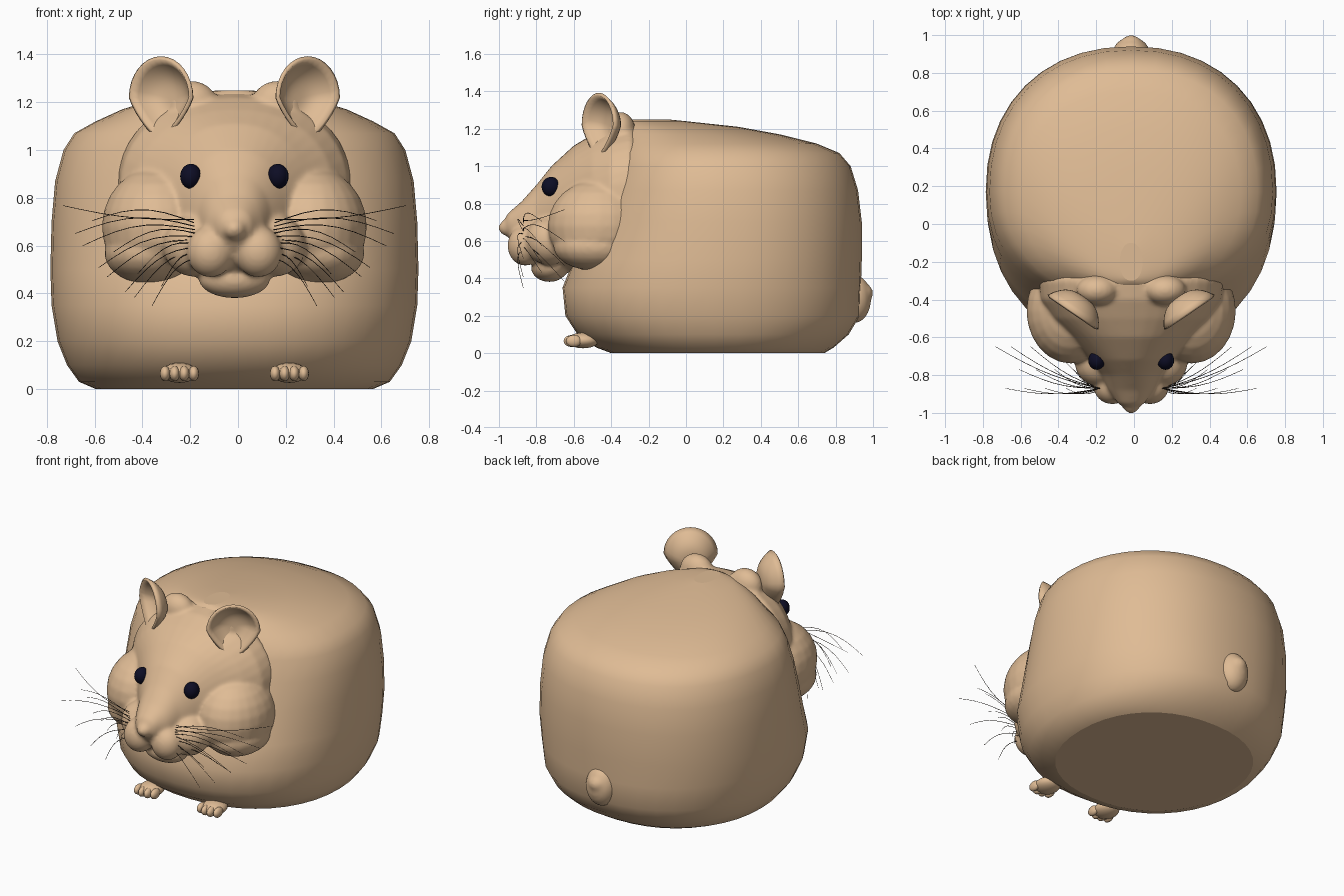
import bpy, bmesh, math
from mathutils import Vector, Matrix

if "Cube" in bpy.data.objects:
    bpy.data.objects.remove(bpy.data.objects["Cube"])

CX = -0.015  # symmetry plane


def material(name, rgb):
    m = bpy.data.materials.new(name)
    m.diffuse_color = (*rgb, 1)
    m.use_nodes = True
    m.node_tree.nodes["Principled BSDF"].inputs["Base Color"].default_value = m.diffuse_color
    return m


FUR = material("tan fur", (0.74, 0.50, 0.30))
EYE = material("dark navy eye", (0.004, 0.004, 0.018))
HAIR = material("dark brown whisker", (0.05, 0.035, 0.025))


def finish(bm, name, mat, mirror=False):
    bmesh.ops.recalc_face_normals(bm, faces=bm.faces)
    for f in bm.faces:
        f.smooth = True
    me = bpy.data.meshes.new(name)
    bm.to_mesh(me)
    bm.free()
    me.materials.append(mat)
    ob = bpy.data.objects.new(name, me)
    ob.location.x = CX
    bpy.context.collection.objects.link(ob)
    if mirror:
        mod = ob.modifiers.new("mirror", 'MIRROR')
        mod.use_mirror_merge = False
    return ob


def blob(bm, c, r, both=False, seg=24):
    for s in ((1, -1) if both else (1,)):
        m = Matrix.Translation((c[0] * s, c[1], c[2])) @ Matrix.Diagonal((*r, 1))
        bmesh.ops.create_uvsphere(bm, u_segments=seg, v_segments=seg // 2, radius=1, matrix=m)


def loft(bm, rings):
    rows = [[bm.verts.new(p) for p in ring] for ring in rings]
    n = len(rows[0])
    for a, b in zip(rows, rows[1:]):
        for i in range(n):
            bm.faces.new((a[i], a[(i + 1) % n], b[(i + 1) % n], b[i]))
    bm.faces.new(rows[0])
    bm.faces.new(rows[-1])


def sup(t, n):
    """Unit superellipse point at angle t."""
    c, s = math.cos(t), math.sin(t)
    return (math.copysign(abs(c) ** (2 / n), c), math.copysign(abs(s) ** (2 / n), s))


def angles(n):
    return [2 * math.pi * i / n for i in range(n)]


# body: horizontal rings (z, front y, back y, half width)
BODY = [(0, -.40, .74, .58), (.03, -.48, .79, .65), (.1, -.58, .87, .70), (.2, -.645, .93, .74),
        (.35, -.66, .935, .765), (.5, -.60, .94, .77), (.7, -.52, .94, .765), (.87, -.46, .92, .75),
        (1.0, -.42, .88, .715), (1.07, -.40, .82, .67), (1.12, -.38, .70, .58), (1.17, -.36, .50, .47),
        (1.21, -.34, .28, .34), (1.24, -.32, 0, .18), (1.25, -.30, -.1, .06)]
bm = bmesh.new()
rings = []
for z, yf, yb, hw in BODY:
    yw = min(.17, (yf + yb) / 2)
    ring = []
    for t in angles(40):
        x, y = sup(t, 2.2)
        ring.append((hw * x, yw + y * ((yb - yw) if y > 0 else (yw - yf)), z))
    rings.append(ring)
loft(bm, rings)
body = finish(bm, "body", FUR)
body.data.polygons.foreach_set("use_smooth", [abs(p.normal.z) < .999 for p in body.data.polygons])

# tail nub
bm = bmesh.new()
blob(bm, (0, .90, .29), (.10, .09, .13))
blob(bm, (0, .945, .32), (.06, .055, .055))
tail = finish(bm, "tail", FUR)
mod = tail.modifiers.new("blend", 'REMESH')
mod.mode, mod.voxel_size, mod.use_smooth_shade = 'VOXEL', .012, True
mod = tail.modifiers.new("soften", 'SMOOTH')
mod.iterations = 5

# head: upright rings (y, top z, bottom z, half width) blended with cheeks and muzzle
HEAD = [(-.975, .71, .64, .03), (-.95, .75, .62, .07), (-.88, .81, .53, .12), (-.80, .90, .47, .155),
        (-.72, 1.0, .45, .215), (-.6, 1.11, .43, .32), (-.5, 1.17, .43, .42), (-.4, 1.22, .43, .48),
        (-.3, 1.24, .45, .49), (-.15, 1.17, .5, .40)]
bm = bmesh.new()
rings = []
for y, zt, zb, hw in HEAD:
    ring = []
    for t in angles(40):
        a, b = sup(t, 2.2)
        ring.append((hw * a, y, (zt + zb) / 2 + b * (zt - zb) / 2))
    rings.append(ring)
loft(bm, rings)
blob(bm, (.32, -.46, .68), (.235, .28, .25), True)      # cheeks
blob(bm, (.36, -.48, .57), (.185, .23, .13), True)      # cheek pouches
blob(bm, (.17, -.73, .60), (.13, .13, .13), True)       # muzzle sides
blob(bm, (.10, -.86, .575), (.10, .095, .108), True)    # upper lips
blob(bm, (0, -.73, .46), (.15, .10, .08))               # chin
blob(bm, (0, -.95, .67), (.05, .053, .045))             # nose
blob(bm, (.18, -.35, 1.19), (.11, .08, .10), True)      # ear roots
head = finish(bm, "head", FUR)
mod = head.modifiers.new("blend", 'REMESH')
mod.mode, mod.voxel_size, mod.use_smooth_shade = 'VOXEL', .011, True
mod = head.modifiers.new("soften", 'SMOOTH')
mod.factor, mod.iterations = .5, 10

# ears: cupped shells facing forward and outward, pointed at the bottom
bm = bmesh.new()
c = Vector((.31, -.47, 1.22))
n = Vector((.56, -.82, .05)).normalized()
u = Vector((.82, .56, 0)).normalized()
v = Vector((0, 0, 1))
rows = []
for k in range(1, 9):
    r = k / 8
    row = []
    for t in angles(32):
        x, z = math.cos(t), math.sin(t)
        wide = .155 * (1 - .45 * max(0, -z))
        row.append(bm.verts.new(c + u * x * wide * r + v * z * .165 * r - n * .095 * (1 - r ** 3)))
    rows.append(row)
for a, b in zip(rows, rows[1:]):
    for i in range(32):
        j = (i + 1) % 32
        bm.faces.new((a[i], a[j], b[j], b[i]))
bm.faces.new(rows[0])
ears = finish(bm, "ears", FUR, True)
mod = ears.modifiers.new("thickness", 'SOLIDIFY')
mod.thickness, mod.offset = .018, 0

# eyes
bm = bmesh.new()
blob(bm, (.182, -.722, .89), (.045, .05, .052))
finish(bm, "eyes", EYE, True)

# front paws with four toes each
bm = bmesh.new()
blob(bm, (.23, -.55, .068), (.075, .085, .042))
for i, dx in enumerate((-.06, -.02, .02, .06)):
    blob(bm, (.23 + dx, -.60 - (.012 if i in (1, 2) else 0), .065), (.022, .042, .032), seg=16)
finish(bm, "front_paws", FUR, True)

# whiskers: fanned curves on both sides
cu = bpy.data.curves.new("whiskers", 'CURVE')
cu.dimensions = '3D'
cu.bevel_depth, cu.bevel_resolution = .0022, 0
COUNT = 12
for side in (1, -1):
    for i in range(COUNT):
        f = i / (COUNT - 1)
        ang = math.radians(6 - 52 * f)
        length = .55 - .27 * f - (.10 if i % 3 == 1 else 0)
        start = Vector((.17 - .02 * f, -.87, .71 - .16 * f))
        end = start + Vector((math.cos(ang) * length, (.22, .10, .0)[i % 3], math.sin(ang) * length))
        sp = cu.splines.new('POLY')
        sp.points.add(7)
        for k in range(8):
            s = k / 7
            p = start.lerp(end, s)
            p.z += .05 * math.sin(math.pi * s) * (1 if i else -.4)
            p.y -= .03 * math.sin(math.pi * s)
            sp.points[k].co = (p.x * side, p.y, p.z, 1)
            sp.points[k].radius = 1 - .5 * s
cu.materials.append(HAIR)
wh = bpy.data.objects.new("whiskers", cu)
wh.location.x = CX
bpy.context.collection.objects.link(wh)
